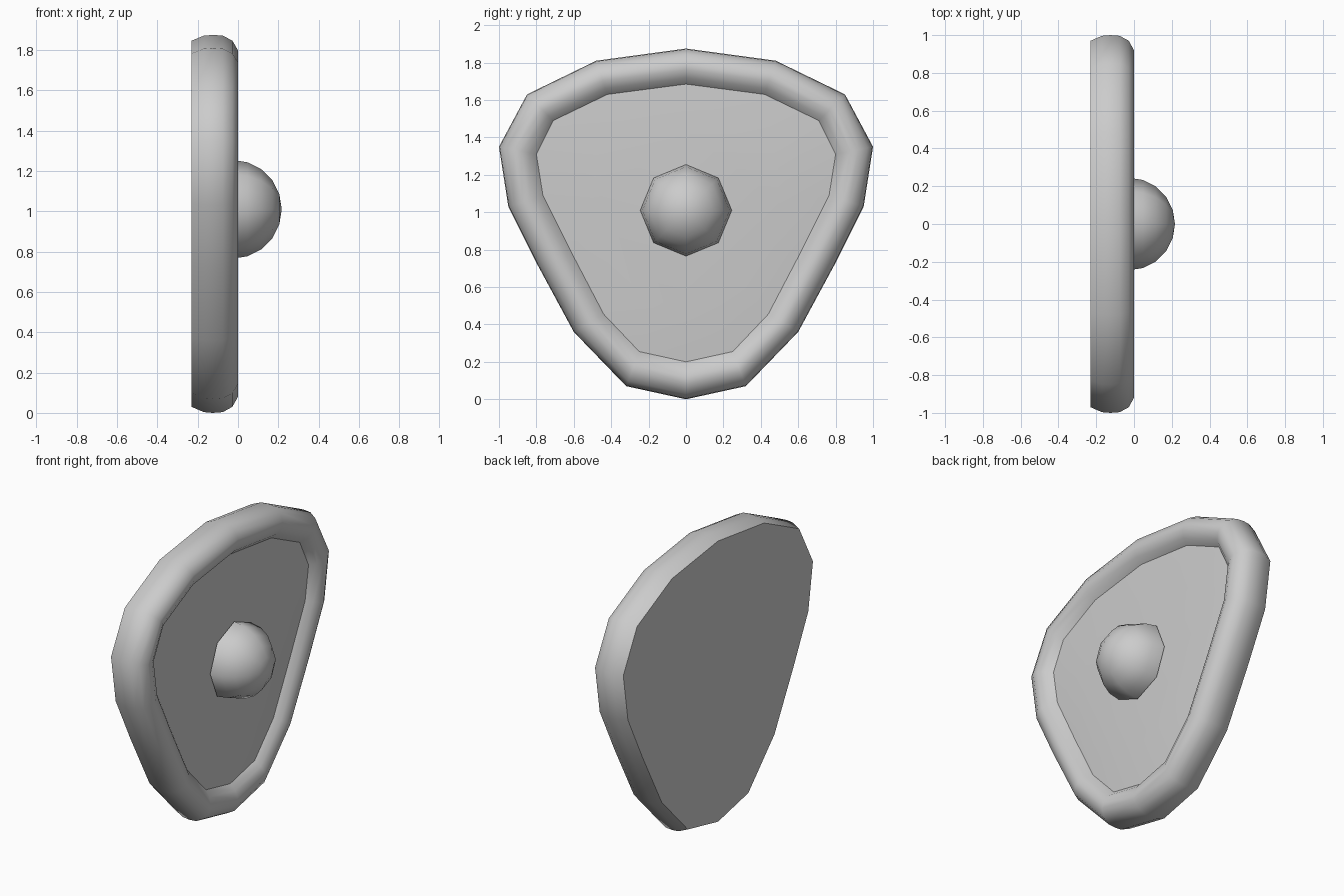
import bpy, bmesh
from math import radians
from mathutils import Matrix

if "Cube" in bpy.data.objects:
    bpy.data.objects.remove(bpy.data.objects["Cube"])

# Half outlines (y, z), top to bottom: outer silhouette and inner rim edge
OUTER = [(0, 1.875), (.48, 1.81), (.85, 1.63), (1, 1.35), (.95, 1.03),
         (.80, .73), (.60, .36), (.32, .07), (0, 0)]
INNER = [(0, 1.685), (.42, 1.63), (.71, 1.49), (.80, 1.31), (.765, 1.09),
         (.61, .78), (.44, .455), (.25, .255), (0, .20)]
# Rim cross-section (inset, x) from the flat back over the front to the panel
RIM = [(.03, -.23), (.004, -.17), (0, -.125), (.004, -.075), (.03, -.028),
       (.08, 0), (.12, 0), (.165, -.02), (.20, -.055)]


def full(half):
    return half + [(-y, z) for y, z in half[-2:0:-1]]


def finish(bm, name, angle):
    mesh = bpy.data.meshes.new(name)
    bm.to_mesh(mesh)
    bm.free()
    obj = bpy.data.objects.new(name, mesh)
    bpy.context.collection.objects.link(obj)
    bpy.ops.object.select_all(action='DESELECT')
    obj.select_set(True)
    bpy.context.view_layer.objects.active = obj
    bpy.ops.object.shade_smooth_by_angle(angle=radians(angle))
    return obj


def loft(name, rings, cap_start=False, cap_end=False, angle=50):
    bm = bmesh.new()
    loops = [[bm.verts.new(p) for p in ring] for ring in rings]
    n = len(loops[0])
    for a, b in zip(loops, loops[1:]):
        for i in range(n):
            j = (i + 1) % n
            bm.faces.new((a[i], b[i], b[j], a[j]))
    if cap_start:
        bm.faces.new(loops[0])
    if cap_end:
        bm.faces.new(loops[-1][::-1])
    return finish(bm, name, angle)


outer, inner = full(OUTER), full(INNER)

# Rounded rim with flat back plate
rim_rings = []
for inset, x in RIM:
    t = inset / .20
    rim_rings.append([(x, a[0] + (b[0] - a[0]) * t, a[1] + (b[1] - a[1]) * t)
                      for a, b in zip(outer, inner)])
loft("shield_rim_and_back", rim_rings, cap_start=True)

# Slightly raised front panel
edge = [(-.055, y, z) for y, z in inner]
raised = [(-.038, y * .667, .945 + (z - .945) * .667) for y, z in inner]
loft("front_panel", [edge, raised], cap_end=True)

# Half-sphere boss facing +x
bm = bmesh.new()
bmesh.ops.create_uvsphere(bm, u_segments=8, v_segments=10, radius=.245)
bmesh.ops.delete(bm, geom=[v for v in bm.verts if v.co.z < -.001], context='VERTS')
bmesh.ops.transform(bm, verts=bm.verts, matrix=Matrix.Translation((-.028, 0, 1.01))
                    @ Matrix.Rotation(radians(90), 4, 'Y'))
finish(bm, "center_boss", 60)
